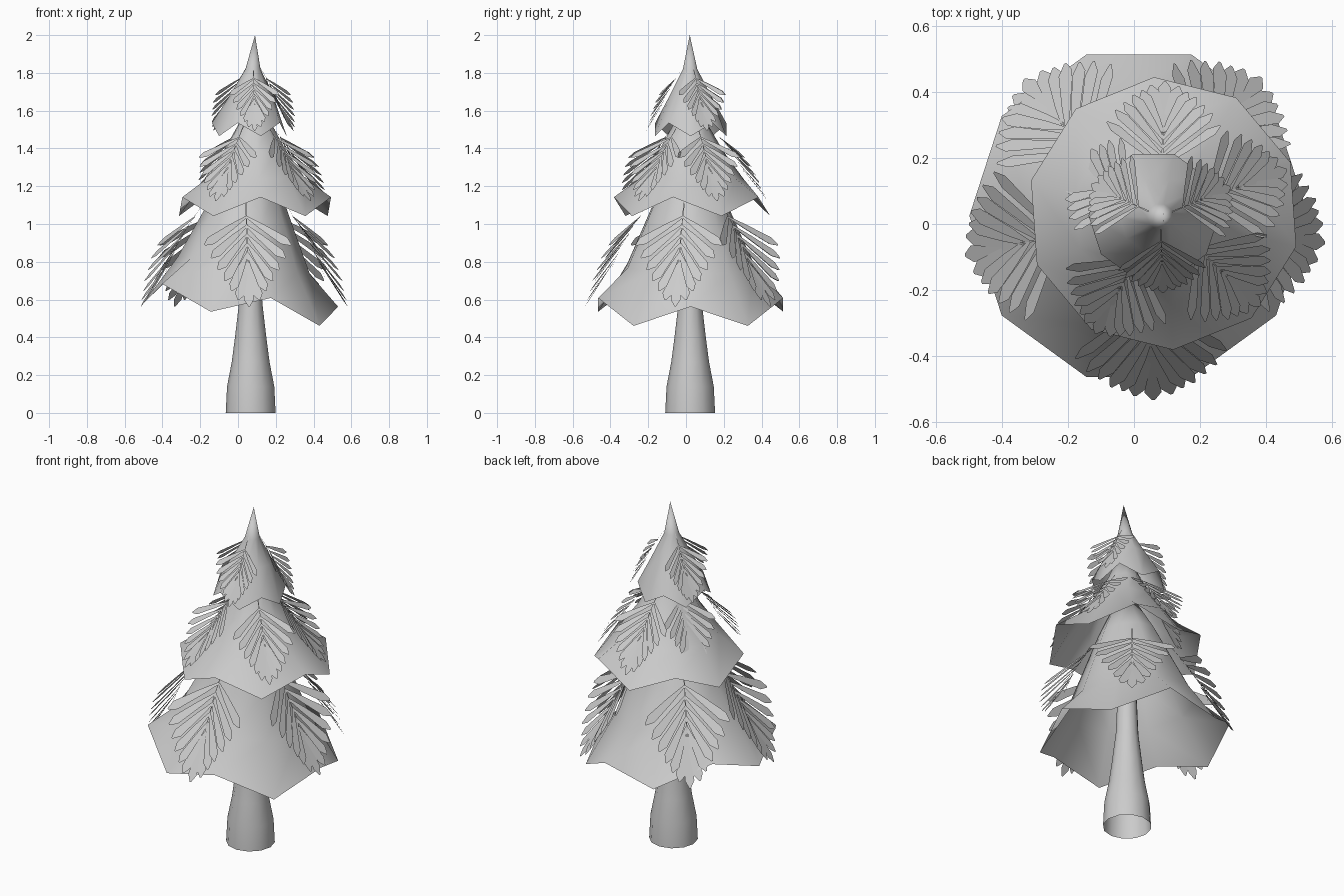
import bpy
from math import sin, cos, pi, radians, sqrt
from mathutils import Vector

if "Cube" in bpy.data.objects:
    bpy.data.objects.remove(bpy.data.objects["Cube"])

# One plain grey for the whole tree
grey = bpy.data.materials.new("pale_grey")
grey.use_nodes = True
colour = (0.6, 0.6, 0.6, 1)
grey.diffuse_color = colour
grey.node_tree.nodes["Principled BSDF"].inputs["Base Color"].default_value = colour


def make_object(name, verts, faces, smooth=False):
    mesh = bpy.data.meshes.new(name)
    mesh.from_pydata(verts, [], faces)
    mesh.materials.append(grey)
    for poly in mesh.polygons:
        poly.use_smooth = smooth
    obj = bpy.data.objects.new(name, mesh)
    bpy.context.collection.objects.link(obj)
    return obj


def ring_shell(name, rings, tip=None):
    """Open shell through rings listed bottom to top, closed by an optional tip."""
    n = len(rings[0])
    verts = [p for ring in rings for p in ring]
    faces = []
    for r in range(len(rings) - 1):
        for i in range(n):
            j = (i + 1) % n
            faces.append((r * n + i, r * n + j, r * n + n + j, r * n + n + i))
    if tip:
        verts.append(tip)
        top = (len(rings) - 1) * n
        faces += [(top + i, top + (i + 1) % n, len(verts) - 1) for i in range(n)]
    return make_object(name, verts, faces, True)


def circle(x, y, z, r, n):
    return [(x + r * cos(2 * pi * i / n), y + r * sin(2 * pi * i / n), z) for i in range(n)]


# Trunk: flared foot, open underneath
trunk_profile = [(0, 0.132), (0.14, 0.125), (0.27, 0.1), (0.4, 0.083), (0.58, 0.062), (1.0, 0.045)]
ring_shell("trunk", [circle(0.067, 0.022, z, r, 12) for z, r in trunk_profile])


# Skirts: flared ten-sided cones with a zigzag rim
def skirt(name, profile, tip, centre, turn, zigzag, tilt=0):
    rings = []
    base_z = profile[0][0]
    for row, (z, r) in enumerate(profile):
        f = (z - base_z) / (tip[2] - base_z)
        cx = centre[0] + (tip[0] - centre[0]) * f
        cy = centre[1] + (tip[1] - centre[1]) * f
        ring = []
        for k in range(10):
            a = radians(turn + 36 * k)
            dz = (zigzag if k % 2 else -zigzag) if row == 0 else 0
            ring.append((cx + r * cos(a), cy + r * sin(a), z + dz - tilt * r * cos(a)))
        rings.append(ring)
    return ring_shell(name, rings, tip)


skirt("lower_skirt", [(0.572, 0.515), (0.78, 0.35), (1.0, 0.25), (1.2, 0.16)],
      (0.085, 0.02, 1.5), (0.015, 0.025), 0, -0.057, 0.13)
skirt("middle_skirt", [(1.092, 0.415), (1.24, 0.275), (1.38, 0.175), (1.52, 0.095)],
      (0.09, 0.02, 1.75), (0.09, 0.032), 22, 0.05)
skirt("upper_skirt", [(1.5, 0.198), (1.68, 0.115), (1.82, 0.04)],
      (0.09, 0.02, 2.0), (0.06, 0.025), 0, 0.035)


# Fronds: a thin stem along the skirt, with flat straight leaflets fanning away from it
LEAF = [(0, 0.009), (0.35, 0.027), (0.85, 0.041), (1, 0.007)]
STEM = [(0, 0.007), (1, 0.003)]


def frond(name, angle, start, end, centre):
    (r0, z0), (r1, z1) = start, end
    length = sqrt((r1 - r0) ** 2 + (z1 - z0) ** 2)
    a = radians(angle)
    out, side = Vector((cos(a), sin(a), 0)), Vector((-sin(a), cos(a), 0))
    normal = (out * (z0 - z1) + Vector((0, 0, r1 - r0))).normalized()
    origin = Vector((centre[0], centre[1], 0))
    verts, faces = [], []

    def place(u, v, lift):
        v *= length
        radius = r0 + (r1 - r0) * u + 0.07 * length * sin(pi * min(u, 1)) + lift * length
        radius -= 0.2 * v * v / length
        return origin + out * radius + side * v + Vector((0, 0, z0 + (z1 - z0) * u))

    def blade(base, tip, outline):
        first, count = len(verts), len(outline)
        across = (tip - base).cross(normal).normalized() * length
        for s, stations in ((-1, outline), (1, outline[::-1])):
            verts.extend(base.lerp(tip, t) + across * s * w for t, w in stations)
        faces.append(tuple(range(first, first + 2 * count)))

    def leaflet(u, heading, size, lift):
        blade(place(u, 0, lift),
              place(u + size * cos(heading), size * sin(heading), lift + 0.125), LEAF)

    pairs = 6
    for i in range(pairs):
        f = i / (pairs - 1)
        for sign in (-1, 1):
            leaflet(0.18 + 0.42 * f, sign * radians(54 - 40 * f), 0.45 - 0.08 * f, 0.006 * (i % 2))
    leaflet(0.6, 0, 0.42, 0.01)
    for u in (0, 0.25, 0.5):
        blade(place(u, 0, 0.01), place(u + 0.25, 0, 0.01), STEM)
    make_object(name, verts, faces)


tiers = {
    "lower": ((-8, 50, 131, 192, 273), (0.19, 1.14), (0.465, 0.575), (0.03, 0.02)),
    "middle": ((20, 88, 241, 318), (0.09, 1.53), (0.34, 1.13), (0.08, 0.025)),
    "middle_rear": ((153,), (0.06, 1.53), (0.25, 1.15), (0.08, 0.025)),
    "upper": ((23, 155, 272), (0.035, 1.83), (0.18, 1.5), (0.08, 0.022)),
}
for tier, (angles, start, end, centre) in tiers.items():
    for number, angle in enumerate(angles, 1):
        frond(f"{tier}_frond_{number}", angle, start, end, centre)
